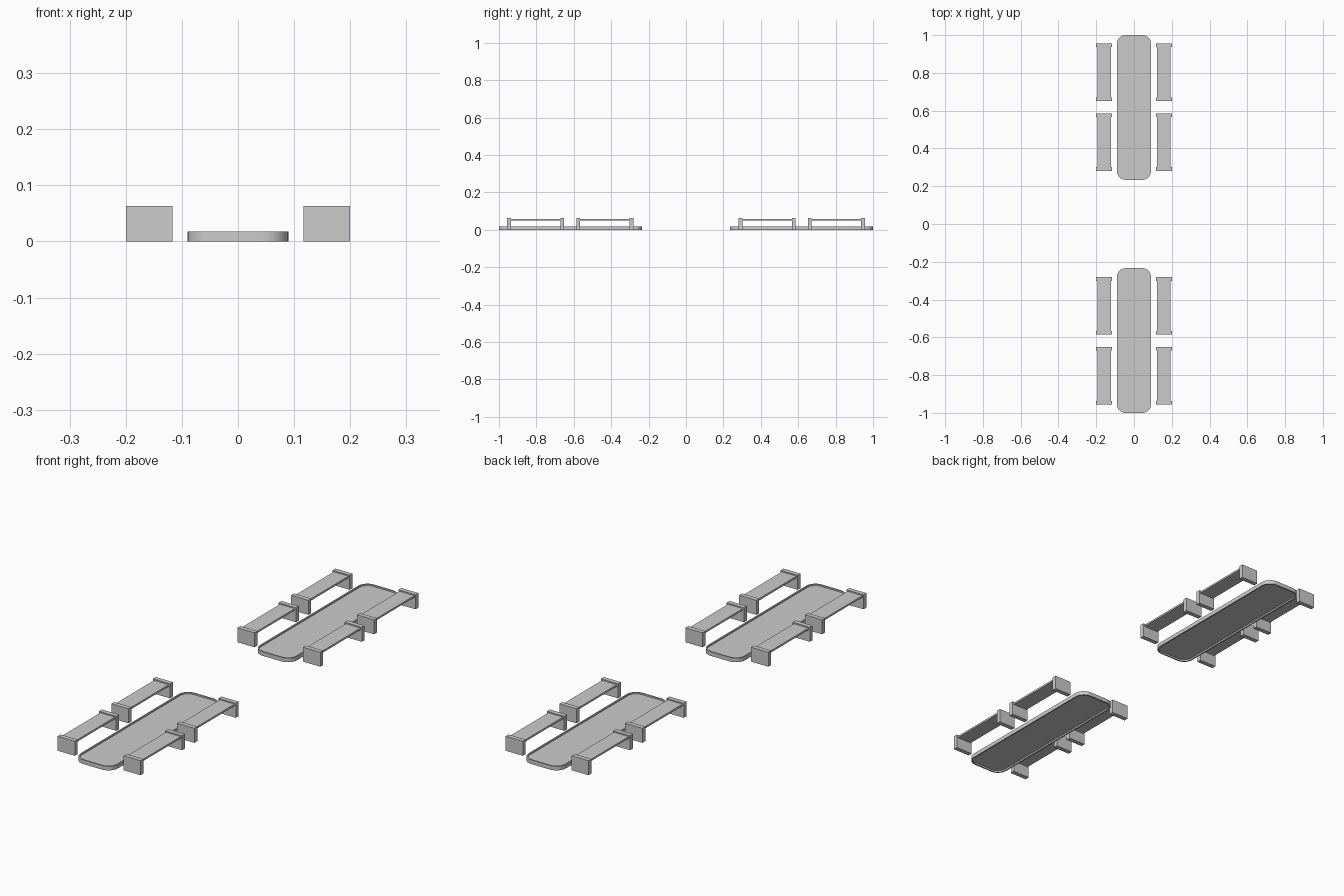
import bpy, bmesh
from math import cos, sin, pi

cube = bpy.data.objects.get("Cube")
if cube:
    bpy.data.objects.remove(cube)

# Single plain grey
grey = bpy.data.materials.new("plain_grey")
grey.use_nodes = True
colour = (0.6, 0.6, 0.6, 1)
grey.diffuse_color = colour
grey.node_tree.nodes["Principled BSDF"].inputs["Base Color"].default_value = colour


def finish(name, bm):
    bmesh.ops.recalc_face_normals(bm, faces=bm.faces)
    mesh = bpy.data.meshes.new(name)
    bm.to_mesh(mesh)
    bm.free()
    mesh.materials.append(grey)
    obj = bpy.data.objects.new(name, mesh)
    bpy.context.collection.objects.link(obj)
    return obj


def box(name, x, y, z):
    """Box from (min, max) pairs."""
    bm = bmesh.new()
    bmesh.ops.create_cube(bm, size=1)
    for v in bm.verts:
        v.co = [lo + (c + 0.5) * (hi - lo) for c, (lo, hi) in zip(v.co, (x, y, z))]
    return finish(name, bm)


def rounded_ring(bm, cy, half_x, half_y, radius, z, steps=8):
    verts = []
    for corner, (sx, sy) in enumerate(((1, 1), (-1, 1), (-1, -1), (1, -1))):
        for i in range(steps + 1):
            a = (corner + i / steps) * pi / 2
            verts.append(bm.verts.new((sx * (half_x - radius) + radius * cos(a),
                                       cy + sy * (half_y - radius) + radius * sin(a), z)))
    return verts


def tray(name, cy):
    """Rounded panel held halfway up a thin upright rim."""
    half_x, half_y, radius, wall, top = 0.09, 0.383, 0.045, 0.006, 0.018
    floor_low, floor_high = 0.007, 0.012
    section = ((0, floor_high), (0, top), (wall, top), (wall, 0), (0, 0), (0, floor_low))
    bm = bmesh.new()
    rings = [rounded_ring(bm, cy, half_x - wall + out, half_y - wall + out,
                          radius - wall + out, z) for out, z in section]
    for a, b in zip(rings, rings[1:]):
        for i in range(len(a)):
            j = (i + 1) % len(a)
            bm.faces.new((a[i], a[j], b[j], b[i]))
    bm.faces.new(rings[0])
    bm.faces.new(rings[-1])
    obj = finish(name, bm)
    bpy.ops.object.select_all(action="DESELECT")
    obj.select_set(True)
    bpy.context.view_layer.objects.active = obj
    bpy.ops.object.shade_smooth_by_angle()


def bench(name, side, y0, y1):
    """Thin seat board between two end panels."""
    thick = 0.02

    def span(lo, hi):
        return tuple(sorted((side * lo, side * hi)))

    box(name + "_seat", span(0.123, 0.194), (y0 + thick, y1 - thick), (0.05, 0.058))
    for label, y in (("front", y0), ("back", y1 - thick)):
        box(f"{name}_{label}_support", span(0.117, 0.2), (y, y + thick), (0, 0.063))


# Two sets, front and back, each a tray flanked by four benches
for end, direction in (("front", -1), ("back", 1)):
    tray(end + "_tray", direction * 0.617)
    for side_name, side in (("left", 1), ("right", -1)):
        for place, near, far in (("inner", 0.281, 0.586), ("outer", 0.651, 0.956)):
            y0, y1 = sorted((direction * near, direction * far))
            bench(f"{end}_{side_name}_{place}_bench", side, y0, y1)
